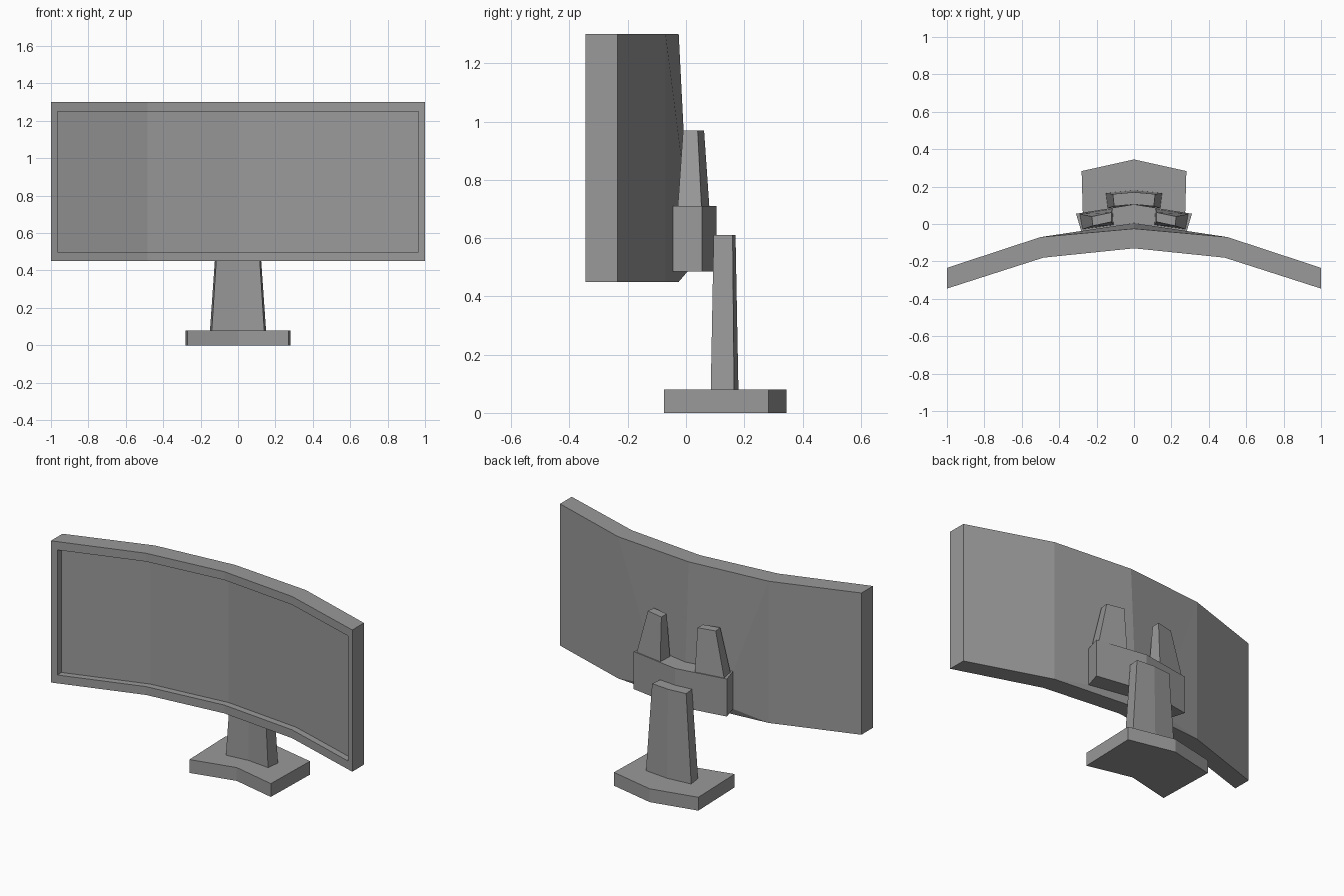
import bpy
import bmesh

cube = bpy.data.objects.get("Cube")
if cube:
    bpy.data.objects.remove(cube, do_unlink=True)

grey = bpy.data.materials.new("mid_grey")
grey.use_nodes = True
GREY = (0.32, 0.32, 0.32, 1)
grey.diffuse_color = GREY
grey.node_tree.nodes["Principled BSDF"].inputs["Base Color"].default_value = GREY


def finish(name, bm):
    """Mirror the half mesh across x, weld it and make the object."""
    bmesh.ops.remove_doubles(bm, verts=bm.verts[:], dist=1e-4)
    for f in bm.faces[:]:
        bm.faces.new([bm.verts.new((-v.co.x, v.co.y, v.co.z)) for v in f.verts])
    bmesh.ops.remove_doubles(bm, verts=bm.verts[:], dist=1e-4)
    bmesh.ops.recalc_face_normals(bm, faces=bm.faces[:])
    mesh = bpy.data.meshes.new(name)
    bm.to_mesh(mesh)
    bm.free()
    mesh.materials.append(grey)
    obj = bpy.data.objects.new(name, mesh)
    bpy.context.collection.objects.link(obj)
    return obj


def face(bm, *points):
    bm.faces.new([bm.verts.new(p) for p in points])


def loft(name, low, z0, high, z1):
    """Half block between two outlines; sides on the centre plane stay open."""
    bm = bmesh.new()
    a = [(x, y, z0) for x, y in low]
    b = [(x, y, z1) for x, y in high]
    face(bm, *a)
    face(bm, *b)
    for i in range(len(a)):
        j = (i + 1) % len(a)
        if a[i][0] or a[j][0]:
            face(bm, a[i], a[j], b[j], b[i])
    return finish(name, bm)


# Curved panel: columns of front x, front y, back x, back y
BOTTOM, TOP = 0.45, 1.30
LOW, HIGH = 0.50, 1.25
RECESS = 0.04
columns = [(0, -0.13, 0, -0.025), (0.485, -0.18, 0.5, -0.07),
           (0.965, -0.334, 0.965, -0.223), (1, -0.345, 1, -0.235)]
MOUNT_LOW, MOUNT_HIGH = 0.485, 0.71
mount_front = [(0, 0.005), (0.28, -0.045)]

bm = bmesh.new()
for k in range(3):
    (fx, fy, bx, by), (gx, gy, cx, cy) = columns[k], columns[k + 1]
    # Top and bottom edges
    for z in (BOTTOM, TOP):
        face(bm, (fx, fy, z), (gx, gy, z), (cx, cy, z), (bx, by, z))
    # Frame border and sunk screen
    if k < 2:
        section = [(0, BOTTOM), (0, LOW), (RECESS, LOW),
                   (RECESS, HIGH), (0, HIGH), (0, TOP)]
        for (d, z), (e, w) in zip(section, section[1:]):
            face(bm, (fx, fy + d, z), (gx, gy + d, z),
                 (gx, gy + e, w), (fx, fy + e, w))
    else:
        face(bm, (fx, fy, BOTTOM), (gx, gy, BOTTOM), (gx, gy, TOP),
             (fx, fy, TOP), (fx, fy, HIGH), (fx, fy, LOW))
        face(bm, (fx, fy, LOW), (fx, fy, HIGH),
             (fx, fy + RECESS, HIGH), (fx, fy + RECESS, LOW))
        face(bm, (gx, gy, BOTTOM), (cx, cy, BOTTOM), (cx, cy, TOP), (gx, gy, TOP))
    # Back, with the middle rising to the mount
    outer = [(bx, by, BOTTOM), (cx, cy, BOTTOM), (cx, cy, TOP), (bx, by, TOP)]
    if k:
        face(bm, *outer)
    else:
        p, q = mount_front
        inner = [(*p, MOUNT_LOW), (*q, MOUNT_LOW), (*q, MOUNT_HIGH), (*p, MOUNT_HIGH)]
        for i in range(3):
            face(bm, outer[i], outer[i + 1], inner[i + 1], inner[i])
        face(bm, *inner)
finish("screen_panel", bm)

# Rear mount block and its two tapered prongs
mount = mount_front + [(0.31, 0.055), (0, 0.105)]
loft("rear_mount", mount, MOUNT_LOW, mount, MOUNT_HIGH)
loft("mount_prongs",
     [(0.11, -0.005), (0.275, -0.028), (0.29, 0.053), (0.115, 0.08)], MOUNT_HIGH,
     [(0.12, 0.012), (0.22, -0.01), (0.225, 0.04), (0.12, 0.062)], 0.97)

# Tapered stand post
loft("stand_post",
     [(0, 0.10), (0.14, 0.085), (0.15, 0.165), (0, 0.18)], 0.08,
     [(0, 0.105), (0.106, 0.095), (0.113, 0.16), (0, 0.17)], 0.61)

# Chevron foot
foot = [(0, -0.012), (0.27, -0.075), (0.28, 0.283), (0, 0.345)]
loft("stand_foot", foot, 0, foot, 0.08)
